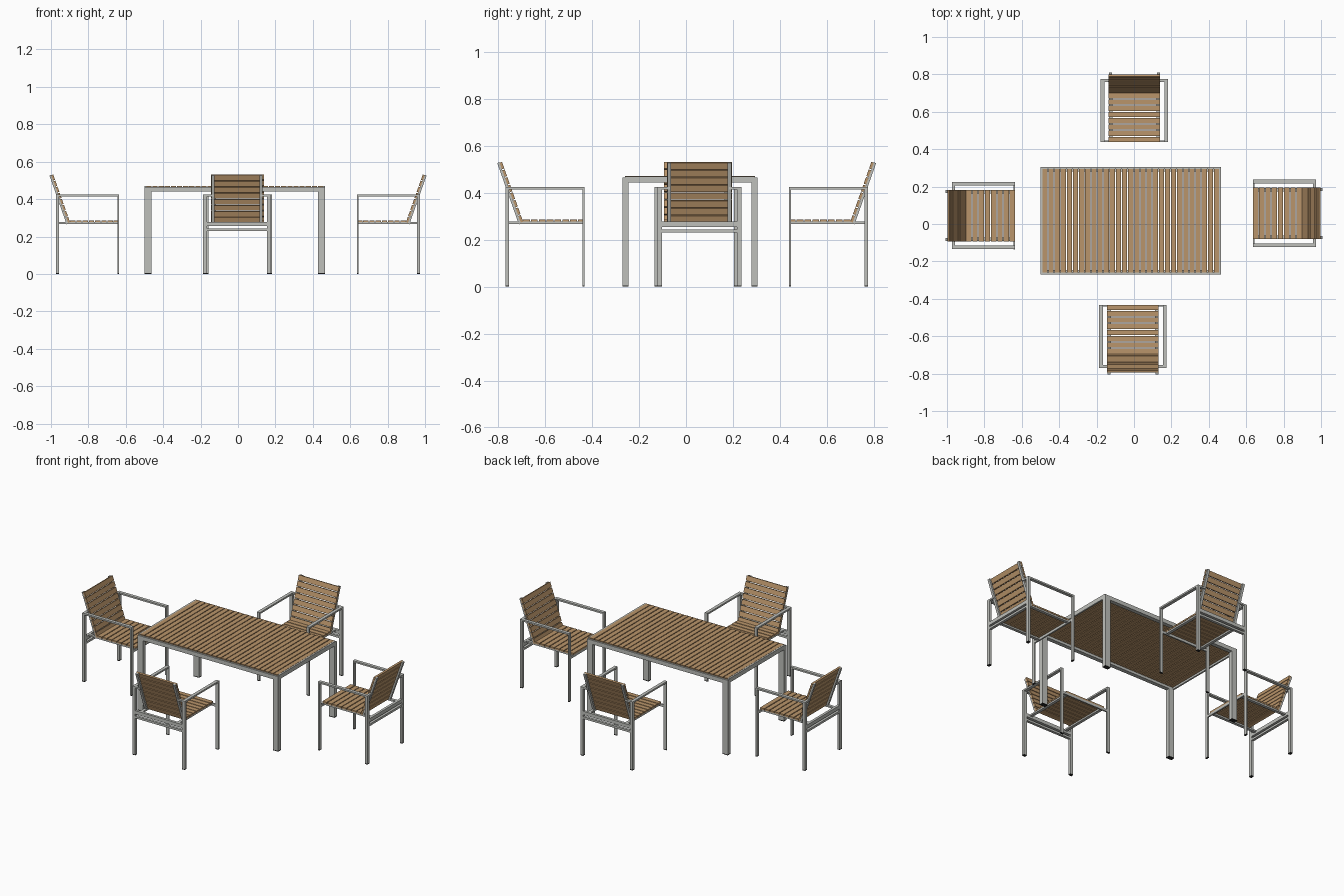
import bpy, bmesh, math
from mathutils import Matrix, Vector

cube = bpy.data.objects.get("Cube")
if cube:
    bpy.data.objects.remove(cube)


def material(name, rgb):
    m = bpy.data.materials.new(name)
    m.use_nodes = True
    m.diffuse_color = (*rgb, 1)
    m.node_tree.nodes["Principled BSDF"].inputs["Base Color"].default_value = (*rgb, 1)
    return m


WOOD = material("teak wood", (0.49, 0.30, 0.145))
METAL = material("brushed metal", (0.52, 0.53, 0.50))
RUBBER = material("black rubber", (0.02, 0.02, 0.02))


def box(bm, x, y, z, matrix=Matrix()):
    """Add a box spanning the three (low, high) ranges."""
    size = Vector((x[1] - x[0], y[1] - y[0], z[1] - z[0]))
    mid = Vector((sum(x), sum(y), sum(z))) / 2
    bmesh.ops.create_cube(bm, size=1, matrix=matrix @ Matrix.Translation(mid) @ Matrix.Diagonal((*size, 1)))


def slats(start, end, count, gap):
    """Ranges of evenly spaced boards between start and end."""
    pitch = (end - start + gap) / count
    return [(start + i * pitch, start + (i + 1) * pitch - gap) for i in range(count)]


def mesh(name, bm, mat):
    me = bpy.data.meshes.new(name)
    bm.to_mesh(me)
    bm.free()
    me.materials.append(mat)
    return me


def place(name, me, matrix=Matrix()):
    ob = bpy.data.objects.new(name, me)
    ob.matrix_world = matrix
    bpy.context.collection.objects.link(ob)


# Table: legs, rails, slatted top
X0, X1, Y0, Y1 = -0.5, 0.465, -0.27, 0.305
LEG_X, LEG_Y, RIM, FOOT = 0.037, 0.025, 0.01, 0.005
legs, feet, rails, top = (bmesh.new() for _ in range(4))
for x in ((X0, X0 + LEG_X), (X1 - LEG_X, X1)):
    for y in ((Y0, Y0 + LEG_Y), (Y1 - LEG_Y, Y1)):
        box(legs, x, y, (FOOT, 0.44))
        box(feet, x, y, (0, FOOT))
for y in ((Y0, Y0 + LEG_Y), (Y1 - LEG_Y, Y1)):
    box(rails, (X0, X1), y, (0.44, 0.456))
for y in ((Y0, Y0 + RIM), (Y1 - RIM, Y1)):
    box(rails, (X0, X1), y, (0.456, 0.465))
for x in ((X0, X0 + RIM), (X1 - RIM, X1)):
    box(rails, x, (Y0 + RIM, Y1 - RIM), (0.444, 0.47))
for x in slats(X0 + RIM, X1 - RIM, 29, 0.005):
    box(top, x, (Y0 + RIM, Y1 - RIM), (0.456, 0.471))
place("table_legs", mesh("table_legs", legs, METAL))
place("table_feet", mesh("table_feet", feet, RUBBER))
place("table_rails", mesh("table_rails", rails, METAL))
place("table_top_slats", mesh("table_top_slats", top, WOOD))

# Chair: front edge on local y = 0, back towards +y
HALF, BAR, REAR, ARM = 0.18, 0.02, 0.338, 0.425
frame, feet, seat, back, stiles = (bmesh.new() for _ in range(5))
tilt = Matrix.Translation((0, 0.262, 0.277)) @ Matrix.Rotation(-0.339, 4, "X")
for s in (-1, 1):
    outer = sorted((s * HALF, s * (HALF - BAR)))
    for y in ((0, 0.009), (REAR - 0.016, REAR)):
        box(frame, outer, y, (FOOT, ARM - 0.01))
        box(feet, outer, y, (0, FOOT))
    box(frame, outer, (0, REAR), (ARM - 0.01, ARM))
    # Short link from arm to backrest, and seat bearer
    box(frame, sorted((s * (HALF - BAR), s * 0.126)), (REAR - 0.016, REAR), (ARM - 0.01, ARM))
    box(frame, sorted((s * 0.136, s * 0.118)), (0.009, REAR - 0.016), (0.267, 0.277))
    box(stiles, sorted((s * 0.136, s * 0.12)), (0.011, 0.021), (-0.005, 0.272), tilt)
inner = (-HALF + BAR, HALF - BAR)
box(frame, inner, (0, 0.009), (0.262, 0.277))
box(frame, inner, (REAR - 0.016, REAR), (0.255, 0.277))
box(frame, inner, (REAR - 0.016, REAR), (0.23, 0.243))
for y in slats(0, 0.262, 8, 0.005):
    box(seat, (-0.138, 0.138), y, (0.277, 0.287))
for z in slats(0, 0.27, 8, 0.005):
    box(back, (-0.138, 0.138), (0, 0.011), z, tilt)
parts = {
    "frame": mesh("chair_frame", frame, METAL),
    "feet": mesh("chair_feet", feet, RUBBER),
    "seat_slats": mesh("chair_seat_slats", seat, WOOD),
    "back_slats": mesh("chair_back_slats", back, WOOD),
    "back_stiles": mesh("chair_back_stiles", stiles, METAL),
}

# Four chairs around the table
spots = {
    "back": (0.002, 0.438, 0),
    "front": (-0.006, -0.432, 180),
    "right": (-0.636, 0.045, 90),
    "left": (0.636, 0.057, -90),
}
for side, (x, y, angle) in spots.items():
    m = Matrix.Translation((x, y, 0)) @ Matrix.Rotation(math.radians(angle), 4, "Z")
    for part, me in parts.items():
        place(f"{side}_chair_{part}", me, m)
